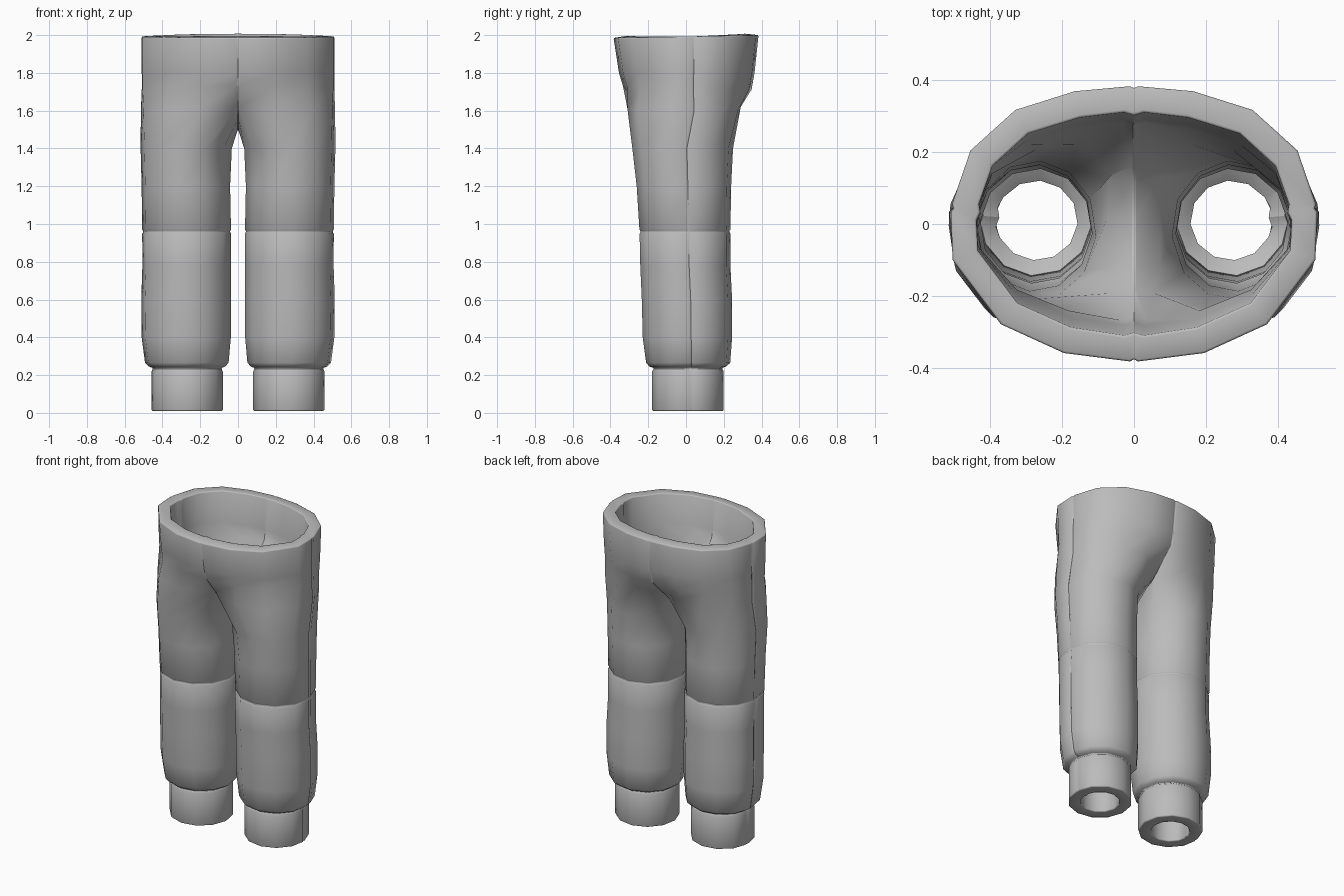
import bpy, bmesh, math
from mathutils import Vector

if "Cube" in bpy.data.objects:
    bpy.data.objects.remove(bpy.data.objects["Cube"])

cloth = bpy.data.materials.new("grey cloth")
cloth.diffuse_color = (0.5, 0.5, 0.5, 1)
cloth.use_nodes = True
cloth.node_tree.nodes["Principled BSDF"].inputs["Base Color"].default_value = cloth.diffuse_color

# Leg rings: z, centre x, radius x, front y, back y
LEG = [(0.01, .27, .19, -.18, .20), (0.22, .27, .19, -.18, .20),
       (.237, .27, .182, -.17, .19), (.246, .272, .205, -.195, .215),
       (.265, .272, .223, -.212, .235), (.40, .275, .238, -.23, .245),
       (.60, .275, .24, -.235, .245), (.78, .273, .236, -.243, .236),
       (.96, .273, .237, -.247, .236), (1.2, .277, .236, -.262, .24),
       (1.4, .275, .243, -.285, .25)]
# Row where the leg meets the crotch: nine outer points, then three under the crotch
CROTCH = [(0, .27, 1.64), (.15, .29, 1.62), (.30, .275, 1.6), (.45, .19, 1.6),
          (.515, .045, 1.6), (.50, -.11, 1.6), (.39, -.26, 1.6), (.2, -.31, 1.61),
          (0, -.26, 1.65), (0, -.14, 1.55), (0, .02, 1.5), (0, .15, 1.54)]
# Waist outline from the back round to the front
WAIST = [(0, .385), (.165, .37), (.33, .318), (.455, .205), (.51, .045),
         (.505, -.10), (.37, -.28), (.195, -.36), (0, -.385)]
# Hip rows: back z, front z, back scale, front scale
HIP = [(1.71, 1.73, .90, .87), (1.80, 1.80, .945, .925), (2.0, 1.985, 1, 1)]


def leg_ring(z, cx, rx, front, back):
    cy, ry, ring = (front + back) / 2, (back - front) / 2, []
    for k in range(12):
        a = math.radians(120 - 30 * k + 5)
        ring.append((cx + rx * math.cos(a), cy + ry * math.sin(a), z))
    return ring


def hip_row(zb, zf, sb, sf):
    row = []
    for x, y in WAIST:
        t = (y + .385) / .77
        row.append((x, y * (sb if y > 0 else sf), zf + (zb - zf) * t))
    return row


bm = bmesh.new()
rows = [leg_ring(*r) for r in LEG] + [CROTCH] + [hip_row(*h) for h in HIP]
for side in (1, -1):
    grid = [[bm.verts.new((x * side, y, z)) for x, y, z in row] for row in rows]
    for low, high in zip(grid, grid[1:]):
        n = len(high)
        for k in range(12 if n == 12 else 8):
            j = (k + 1) % 12
            quad = [low[k], low[j], high[j], high[k]]
            bm.faces.new(quad if side < 0 else quad[::-1])
bmesh.ops.remove_doubles(bm, verts=bm.verts, dist=0.0005)
bmesh.ops.recalc_face_normals(bm, faces=bm.faces)
if sum(f.normal.dot(f.calc_center_median() - Vector((0, 0, f.calc_center_median().z)))
       for f in bm.faces if f.calc_center_median().z > 1.75) < 0:
    bmesh.ops.reverse_faces(bm, faces=bm.faces)

# Sewn seams: centre, outer sides and knees
bm.verts.ensure_lookup_table()


def is_seam(e):
    a, b = (v.co for v in e.verts)
    centre = abs(a.x) < .001 and abs(b.x) < .001
    knee = abs(a.z - .96) < .001 and abs(b.z - .96) < .001
    outer = all(abs(c.x) > .44 and 0 < c.y < .075 for c in (a, b)) and abs(a.z - b.z) > .005
    return centre or knee or outer


seams = [e for e in bm.edges if is_seam(e)]
res = bmesh.ops.bevel(bm, geom=seams, offset=.011, segments=2, profile=.5,
                      affect='EDGES', clamp_overlap=True)
strip = set(res['faces'])
bm.normal_update()
push = [(v, v.normal.copy()) for v in bm.verts
        if v.link_faces and all(f in strip for f in v.link_faces)]
for v, n in push:
    v.co -= n * .007

mesh = bpy.data.meshes.new("trousers")
bm.to_mesh(mesh)
bm.free()
mesh.materials.append(cloth)
trousers = bpy.data.objects.new("trousers", mesh)
bpy.context.collection.objects.link(trousers)

# Thick padded wall with rounded rims
wall = trousers.modifiers.new("wall", 'SOLIDIFY')
wall.thickness, wall.offset = .075, -1
rim = trousers.modifiers.new("rim", 'BEVEL')
rim.width, rim.segments = .012, 2
rim.limit_method, rim.angle_limit = 'ANGLE', math.radians(62)

bpy.context.view_layer.objects.active = trousers
trousers.select_set(True)
bpy.ops.object.shade_smooth_by_angle(angle=math.radians(50))
